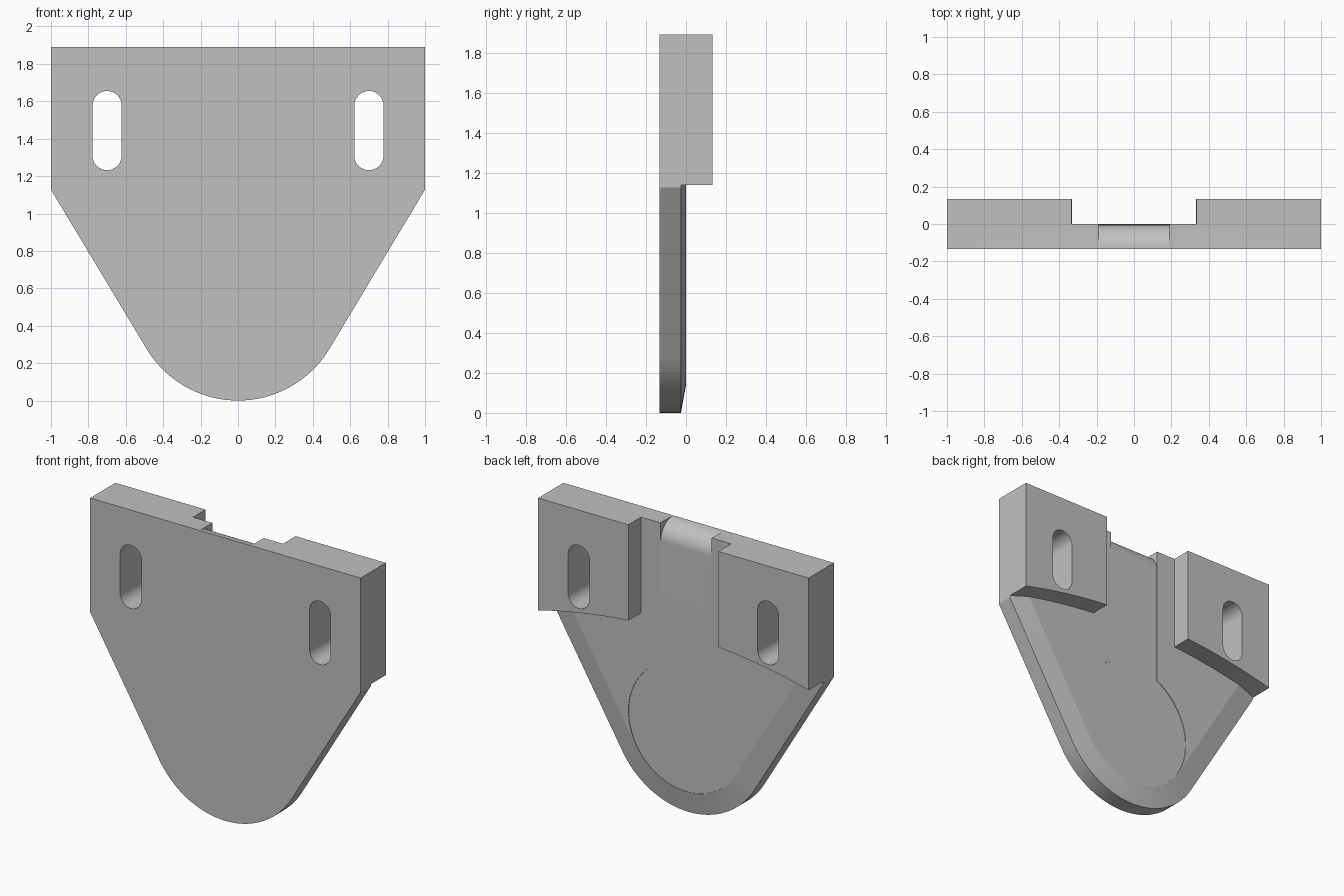
import bpy
import bmesh
from math import sin, cos, pi, atan2, radians

cube = bpy.data.objects.get("Cube")
if cube:
    bpy.data.objects.remove(cube, do_unlink=True)

# Main dimensions
HALF_W, TOP, SHOULDER = 1.0, 1.89, 1.14
FRONT, BACK = -0.133, 0.133
TIP_R = 0.57                      # rounded lower end, centred at (0, TIP_R)
SIDE = radians(-31)               # direction of the sloping side's normal
RIM_W, RIM_D = 0.14, 0.025        # chamfer around the back edge
SLOT_HALF = 0.19

grey = bpy.data.materials.new("light grey")
grey.use_nodes = True
colour = (0.53, 0.53, 0.53, 1)
grey.diffuse_color = colour
grey.node_tree.nodes["Principled BSDF"].inputs["Base Color"].default_value = colour


def arc(cx, cz, r, a0, a1, steps):
    return [(cx + r * cos(a0 + (a1 - a0) * i / steps),
             cz + r * sin(a0 + (a1 - a0) * i / steps)) for i in range(steps + 1)]


def loft(name, loops):
    """Solid through a list of equal-length vertex loops, capped at both ends."""
    bm = bmesh.new()
    rings = [[bm.verts.new(p) for p in loop] for loop in loops]
    for a, b in zip(rings, rings[1:]):
        for i in range(len(a)):
            j = (i + 1) % len(a)
            bm.faces.new((a[i], a[j], b[j], b[i]))
    bm.faces.new(rings[0])
    bm.faces.new(rings[-1])
    bmesh.ops.recalc_face_normals(bm, faces=bm.faces)
    mesh = bpy.data.meshes.new(name)
    bm.to_mesh(mesh)
    bm.free()
    mesh.materials.append(grey)
    obj = bpy.data.objects.new(name, mesh)
    bpy.context.scene.collection.objects.link(obj)
    return obj


def prism(name, outline, y0, y1):
    return loft(name, [[(x, y, z) for x, z in outline] for y in (y0, y1)])


def combine(target, tool, operation):
    """Apply a boolean and discard its tool."""
    mod = target.modifiers.new("join", 'BOOLEAN')
    mod.operation, mod.solver, mod.object = operation, 'EXACT', tool
    bpy.context.view_layer.objects.active = target
    bpy.ops.object.modifier_apply(modifier=mod.name)
    bpy.data.objects.remove(tool, do_unlink=True)


def plate_outline(inset):
    """Rounded tip, sloping sides and square top; inset moves the lower edge in."""
    r = TIP_R - inset
    tip = arc(0, TIP_R, r, pi - SIDE, 2 * pi + SIDE, 40)
    # Height where the tangent side line reaches the full width
    shoulder = TIP_R + (r - HALF_W * cos(SIDE)) / sin(SIDE)
    return tip + [(HALF_W, shoulder), (HALF_W, TOP), (-HALF_W, TOP), (-HALF_W, shoulder)]


# Back plate with a shallow chamfer around the lower edge
outer, inner = plate_outline(0), plate_outline(RIM_W)
bracket = loft("mounting_bracket", [
    [(x, FRONT, z) for x, z in outer],
    [(x, -RIM_D, z) for x, z in outer],
    [(x, 0, z) for x, z in inner]])

# Standoff blocks with a gently curved underside
CURVE_Z = -2.85
curve_r = (HALF_W ** 2 + (SHOULDER - CURVE_Z) ** 2) ** 0.5
a_out = atan2(SHOULDER - CURVE_Z, HALF_W)
a_in = pi / 2 - 0.333 / curve_r
for s in (-1, 1):
    under = arc(0, CURVE_Z, curve_r, a_out, a_in, 8)
    shape = [(s * x, z) for x, z in under + [(0.333, TOP), (HALF_W, TOP)]]
    combine(bracket, prism("standoff_block", shape, -RIM_D, BACK), 'UNION')

# Screw slots through the blocks
for s in (-1, 1):
    shape = (arc(s * 0.70, 1.577, 0.078, 0, pi, 24)
             + arc(s * 0.70, 1.31, 0.078, pi, 2 * pi, 24))
    combine(bracket, prism("slot_cutter", shape, -0.3, 0.3), 'DIFFERENCE')

# Very shallow keyhole recess on the back
DEPTH = 0.004
key_r = TIP_R - RIM_W - 0.004
a = pi / 2 - atan2(SLOT_HALF, (key_r ** 2 - SLOT_HALF ** 2) ** 0.5)
keyhole = arc(0, TIP_R, key_r, pi - a, 2 * pi + a, 56) + [(SLOT_HALF, 2), (-SLOT_HALF, 2)]
combine(bracket, prism("keyhole_cutter", keyhole, -DEPTH, 0.05), 'DIFFERENCE')

# Rounded lead-in at the top of the recess
r = -FRONT - DEPTH - 0.002
lead = arc(-DEPTH - r, TOP - r, r, 0, pi / 2, 16)
lead += [(lead[-1][0], TOP + 0.1), (0.05, TOP + 0.1), (0.05, TOP - r)]
cutter = loft("lead_in_cutter", [[(x, y, z) for y, z in lead] for x in (-SLOT_HALF, SLOT_HALF)])
combine(bracket, cutter, 'DIFFERENCE')

# Smooth the curves, keep the edges crisp
bpy.ops.object.select_all(action='DESELECT')
bracket.select_set(True)
bpy.context.view_layer.objects.active = bracket
bpy.ops.object.shade_smooth_by_angle(angle=radians(8.5))
